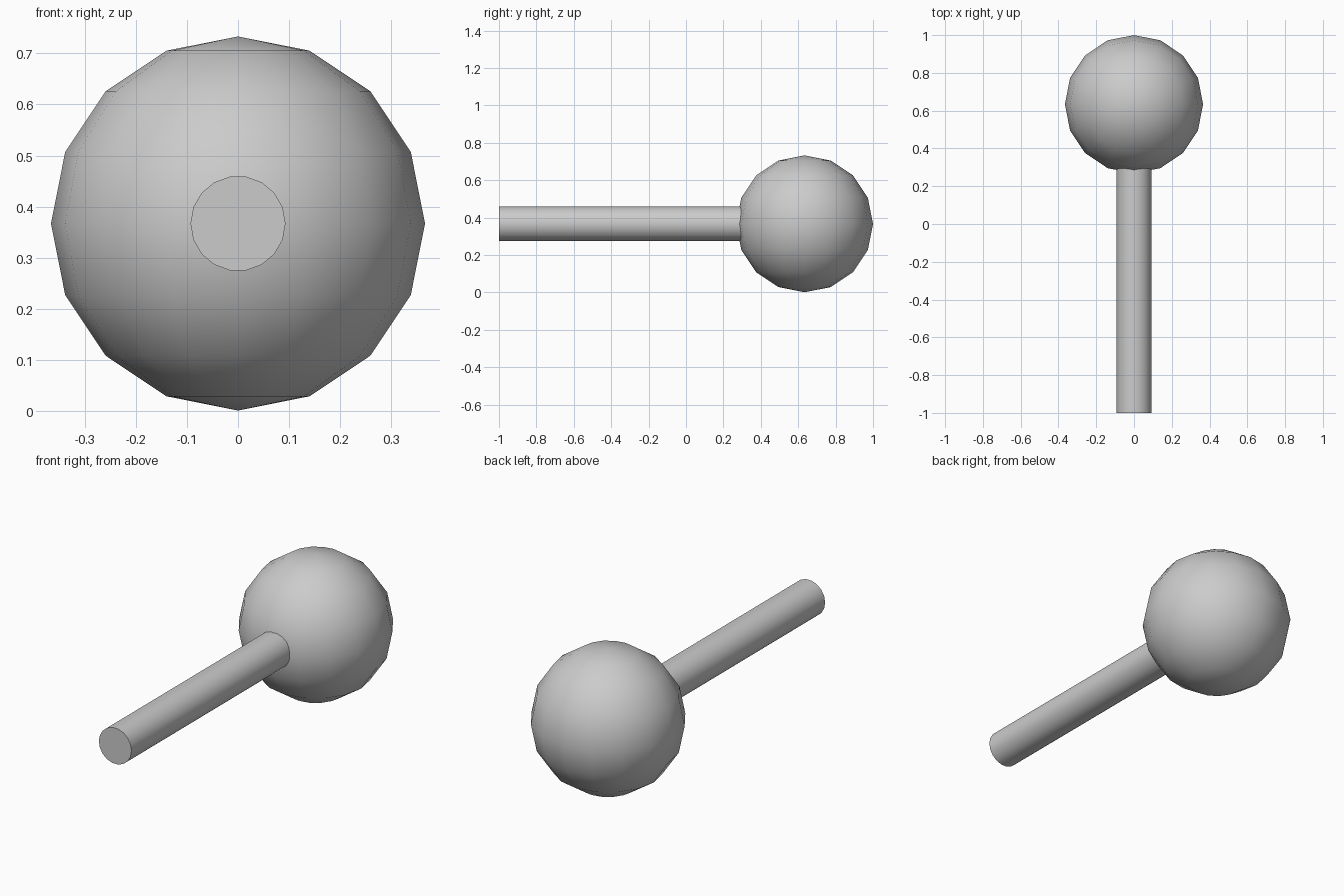
import bpy, math

if "Cube" in bpy.data.objects:
    bpy.data.objects.remove(bpy.data.objects["Cube"])

R = 0.366          # ball radius
ROD_R = 0.093      # rod radius
Z = 0.367          # centre height
FRONT, JOIN = -1.0, 0.31


def smooth(name):
    ob = bpy.context.object
    ob.name = name
    bpy.ops.object.shade_smooth_by_angle(angle=math.radians(40))
    return ob


# Ball at the back end
bpy.ops.mesh.primitive_uv_sphere_add(segments=16, ring_count=8, radius=R,
                                     location=(0, 1 - R, Z))
smooth("ball")

# Straight rod, set slightly into the ball, with a flat on top
bpy.ops.mesh.primitive_cylinder_add(vertices=18, radius=ROD_R, depth=JOIN - FRONT,
                                    location=(0, (FRONT + JOIN) / 2, Z),
                                    rotation=(math.pi / 2, math.pi / 2, 0))
rod = bpy.context.object
# Turn the profile so that its corners lie on the x axis
rod.rotation_euler = (math.pi / 2, 0, 0)
for v in rod.data.vertices:
    v.co.x, v.co.y = v.co.y, -v.co.x
smooth("rod")
